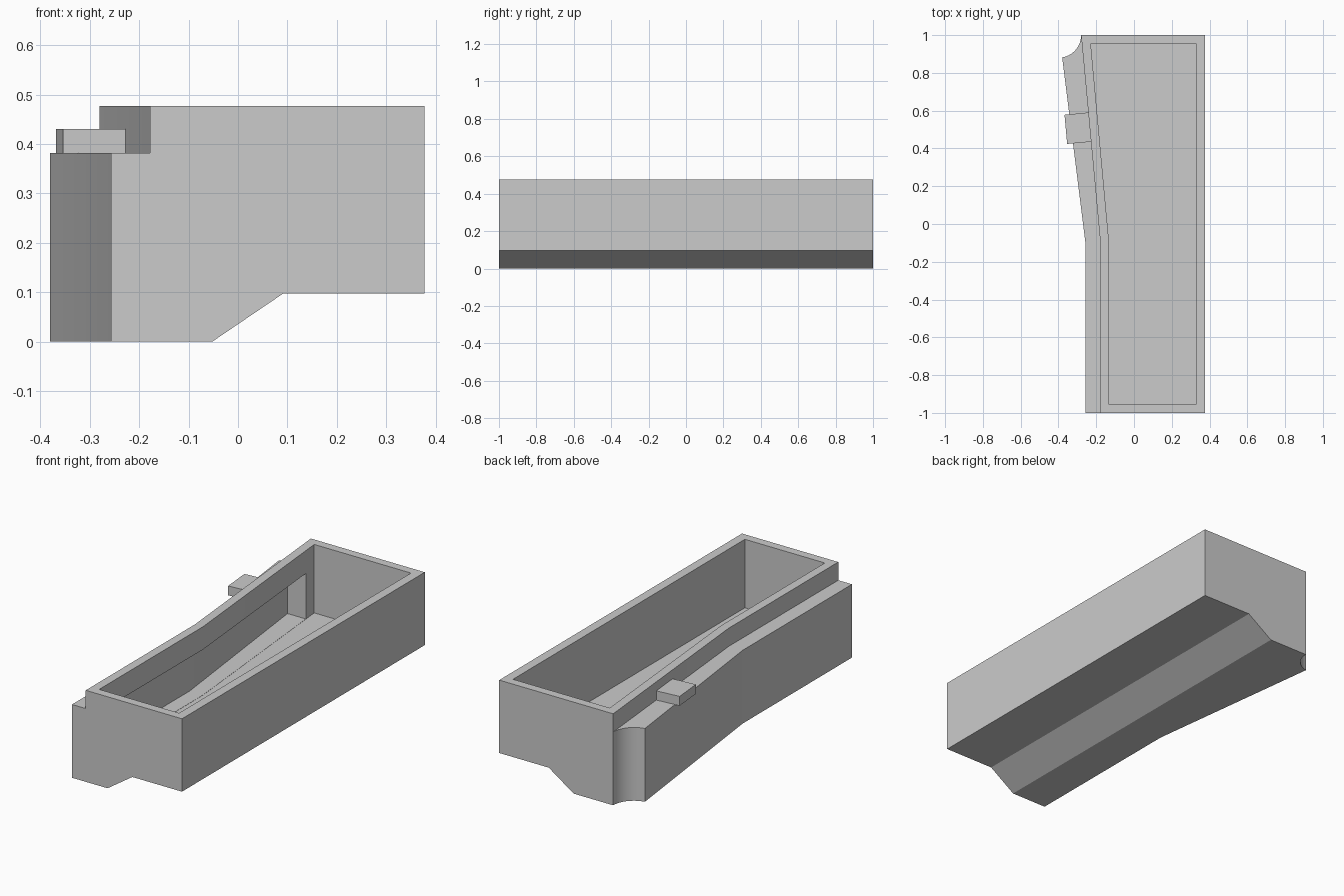
import bpy
import bmesh
from math import cos, sin, atan2, pi

if "Cube" in bpy.data.objects:
    bpy.data.objects.remove(bpy.data.objects["Cube"])

# Single plain grey
grey = bpy.data.materials.new("plain_grey")
grey.use_nodes = True
colour = (0.6, 0.6, 0.6, 1)
grey.diffuse_color = colour
grey.node_tree.nodes["Principled BSDF"].inputs["Base Color"].default_value = colour

TOP, LEDGE, CEILING, FLOOR = 0.477, 0.382, 0.358, 0.121
KINK = -0.10


def prism(name, outline, low, high, axis="z"):
    """Extrude a flat outline along z (points are x, y) or y (points are x, z)."""
    bm = bmesh.new()
    place = (lambda a, b, h: (a, b, h)) if axis == "z" else (lambda a, b, h: (a, h, b))
    face = bm.faces.new([bm.verts.new(place(a, b, low)) for a, b in outline])
    new = bmesh.ops.extrude_face_region(bm, geom=[face])["geom"]
    move = place(0, 0, high - low)
    bmesh.ops.translate(bm, vec=move, verts=[v for v in new if isinstance(v, bmesh.types.BMVert)])
    bmesh.ops.recalc_face_normals(bm, faces=bm.faces)
    mesh = bpy.data.meshes.new(name)
    bm.to_mesh(mesh)
    bm.free()
    mesh.materials.append(grey)
    obj = bpy.data.objects.new(name, mesh)
    bpy.context.collection.objects.link(obj)
    return obj


def cut(target, cutter):
    """Subtract the cutter, bake the result and discard the cutter."""
    mod = target.modifiers.new("cut", "BOOLEAN")
    mod.operation, mod.solver, mod.object = "DIFFERENCE", "EXACT", cutter
    cutter.hide_render = True
    graph = bpy.context.evaluated_depsgraph_get()
    baked = bpy.data.meshes.new_from_object(target.evaluated_get(graph))
    target.modifiers.clear()
    target.data = baked
    bpy.data.objects.remove(cutter)


# Outer block with a scooped back corner
start, steps = atan2(-0.12, 0.02), 14
scoop = [(-0.4 + 0.12 * cos(start * i / steps), 1 + 0.12 * sin(start * i / steps))
         for i in range(steps + 1)]
body = prism("tray_body", [(-0.257, -1), (0.377, -1), (0.377, 1)] + scoop + [(-0.257, KINK)], 0, TOP)

# Lower ledge outside the bent side wall
cut(body, prism("ledge_cutter", [(-0.178, -1.1), (-0.178, KINK), (-0.28, 1), (-0.289, 1.1),
                                 (-0.6, 1.1), (-0.6, -1.1)], LEDGE, 0.6))

# Raised underside with a sloping shoulder
cut(body, prism("underside_cutter", [(-0.052, 0), (0.091, 0.097), (0.5, 0.097),
                                     (0.5, -0.1), (-0.052, -0.1)], -1.1, 1.1, "y"))

# Open tray cavity
cut(body, prism("cavity_cutter", [(-0.132, -0.955), (0.329, -0.955), (0.329, 0.955),
                                  (-0.229, 0.955), (-0.132, KINK)], FLOOR - 0.001, 0.6))

# Hidden side pocket under the ledge
cut(body, prism("pocket_cutter", [(-0.209, -0.95), (0, -0.95), (0, 0.875),
                                  (-0.327, 0.875), (-0.209, KINK)], FLOOR, CEILING))

# Small tab on the ledge, square to the slanted wall
tab = prism("ledge_tab", [(-0.368, 0.578), (-0.225, 0.592), (-0.211, 0.437), (-0.354, 0.424)],
            LEDGE - 0.001, 0.43)

# Smooth scoop with sharp edges elsewhere
for obj in (body, tab):
    bpy.ops.object.select_all(action="DESELECT")
    obj.select_set(True)
    bpy.context.view_layer.objects.active = obj
    bpy.ops.object.shade_smooth_by_angle(angle=pi / 9)
